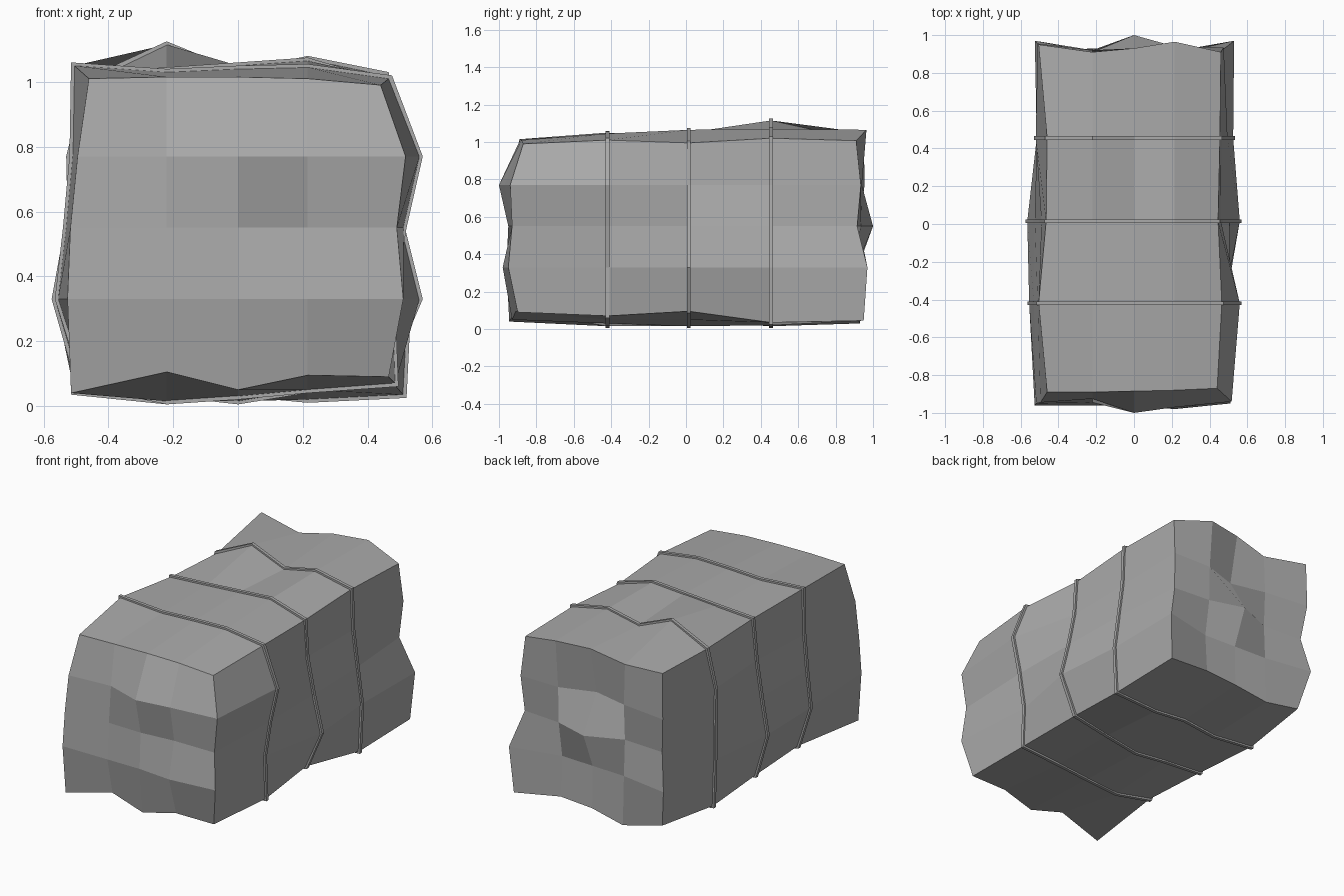
import bpy
import bmesh

if "Cube" in bpy.data.objects:
    bpy.data.objects.remove(bpy.data.objects["Cube"], do_unlink=True)

LAST = 4                                  # each face is a 4 x 4 grid
COLUMNS = [-0.5, -0.22, 0, 0.215, 0.5]    # inner columns across x
ROWS = [0.05, 0.33, 0.55, 0.77, 1.0]      # inner rows up z
STATIONS = [-0.92, -0.42, 0.015, 0.455, 0.92]

# One outline per station: right and left x from bottom to top,
# lower and upper z from the -x side to the +x side
OUTLINES = [
    dict(right=[.465, .51, .49, .517, .44], left=[-.515, -.526, -.517, -.495, -.46],
         lower=[.04, .105, .05, .095, .09], upper=[1.01, 1.015, 1.015, 1.01, .99]),
    dict(right=[.485, .475, .51, .56, .465], left=[-.47, -.555, -.53, -.51, -.505],
         lower=[.07, .015, .03, .05, .07], upper=[1.05, 1.03, 1.04, 1.045, 1.01]),
    dict(right=[.455, .56, .505, .46, .445], left=[-.485, -.565, -.525, -.49, -.465],
         lower=[.06, .04, .015, .05, .095], upper=[1.02, 1.035, 1.05, 1.065, .995]),
    dict(right=[.51, .525, .495, .465, .455], left=[-.505, -.515, -.515, -.52, -.46],
         lower=[.045, .015, .04, .02, .035], upper=[1.0, 1.115, 1.025, 1.07, 1.02]),
    dict(right=[.51, .53, .46, .475, .46], left=[-.475, -.525, -.485, -.51, -.505],
         lower=[.088, .03, .07, .085, .045], upper=[1.05, 1.015, 1.06, 1.065, 1.007]),
]

# Depth of the two uneven ends, rows from bottom to top
FRONT_END = [
    [-.945, -.91, -.93, -.91, -.90],
    [-.96, -.96, -.96, -.98, -.95],
    [-.95, -.945, -.95, -.93, -.93],
    [-.945, -.925, -1.0, -.97, -.94],
    [-.89, -.89, -.885, -.88, -.87],
]
BACK_END = [
    [.91, .93, .915, .915, .95],
    [.97, .92, .91, .90, .97],
    [.925, .91, 1.0, .935, .915],
    [.955, .92, .87, .94, .935],
    [.95, .91, .93, .965, .91],
]

# Grid cells around the outline, counter-clockwise from the lower left
PERIMETER = ([(i, 0) for i in range(LAST)] + [(LAST, k) for k in range(LAST)]
             + [(i, LAST) for i in range(LAST, 0, -1)]
             + [(0, k) for k in range(LAST, 0, -1)])


def surface_point(i, j, k, swell=0.0, shift=0.0):
    """Point of column i, station j, row k, pushed outward by swell."""
    outline = OUTLINES[j]
    x, y, z = COLUMNS[i], STATIONS[j], ROWS[k]
    if i == 0:
        x = outline["left"][k] - swell
    elif i == LAST:
        x = outline["right"][k] + swell
    if k == 0:
        z = outline["lower"][i] - swell
    elif k == LAST:
        z = outline["upper"][i] + swell
    if j == 0:
        y = FRONT_END[k][i]
    elif j == LAST:
        y = BACK_END[k][i]
    return x, y + shift, z


def finish(bm, name, material):
    bmesh.ops.recalc_face_normals(bm, faces=bm.faces)
    mesh = bpy.data.meshes.new(name)
    bm.to_mesh(mesh)
    bm.free()
    mesh.materials.append(material)
    obj = bpy.data.objects.new(name, mesh)
    bpy.context.collection.objects.link(obj)
    return obj


def bridge(bm, loop_a, loop_b):
    count = len(loop_a)
    for n in range(count):
        m = (n + 1) % count
        bm.faces.new((loop_a[n], loop_a[m], loop_b[m], loop_b[n]))


def make_material(name, value):
    material = bpy.data.materials.new(name)
    material.use_nodes = True
    colour = (value, value, value, 1.0)
    material.diffuse_color = colour
    shader = material.node_tree.nodes["Principled BSDF"]
    shader.inputs["Base Color"].default_value = colour
    shader.inputs["Roughness"].default_value = 0.9
    return material


def build_bale(material):
    bm = bmesh.new()
    verts = {}
    # Outer skin, station by station
    for j in range(LAST + 1):
        for i, k in PERIMETER:
            verts[i, j, k] = bm.verts.new(surface_point(i, j, k))
    rings = [[verts[i, j, k] for i, k in PERIMETER] for j in range(LAST + 1)]
    for ring_a, ring_b in zip(rings, rings[1:]):
        bridge(bm, ring_a, ring_b)
    # Uneven end faces
    for j in (0, LAST):
        for i in range(1, LAST):
            for k in range(1, LAST):
                verts[i, j, k] = bm.verts.new(surface_point(i, j, k))
        for i in range(LAST):
            for k in range(LAST):
                bm.faces.new((verts[i, j, k], verts[i + 1, j, k],
                              verts[i + 1, j, k + 1], verts[i, j, k + 1]))
    return finish(bm, "bale_body", material)


def build_strap(name, j, material, half_width=0.01, height=0.01):
    # Flat tie that hugs one outline
    bm = bmesh.new()
    section = [(-height, -half_width), (height, -half_width),
               (height, half_width), (-height, half_width)]
    loops = [[bm.verts.new(surface_point(i, j, k, swell, shift))
              for i, k in PERIMETER] for swell, shift in section]
    for n, loop in enumerate(loops):
        bridge(bm, loop, loops[(n + 1) % len(loops)])
    return finish(bm, name, material)


grey = make_material("mid_grey", 0.4)
build_bale(grey)
for station, place in enumerate(("front", "middle", "back"), start=1):
    build_strap(place + "_strap", station, grey)
